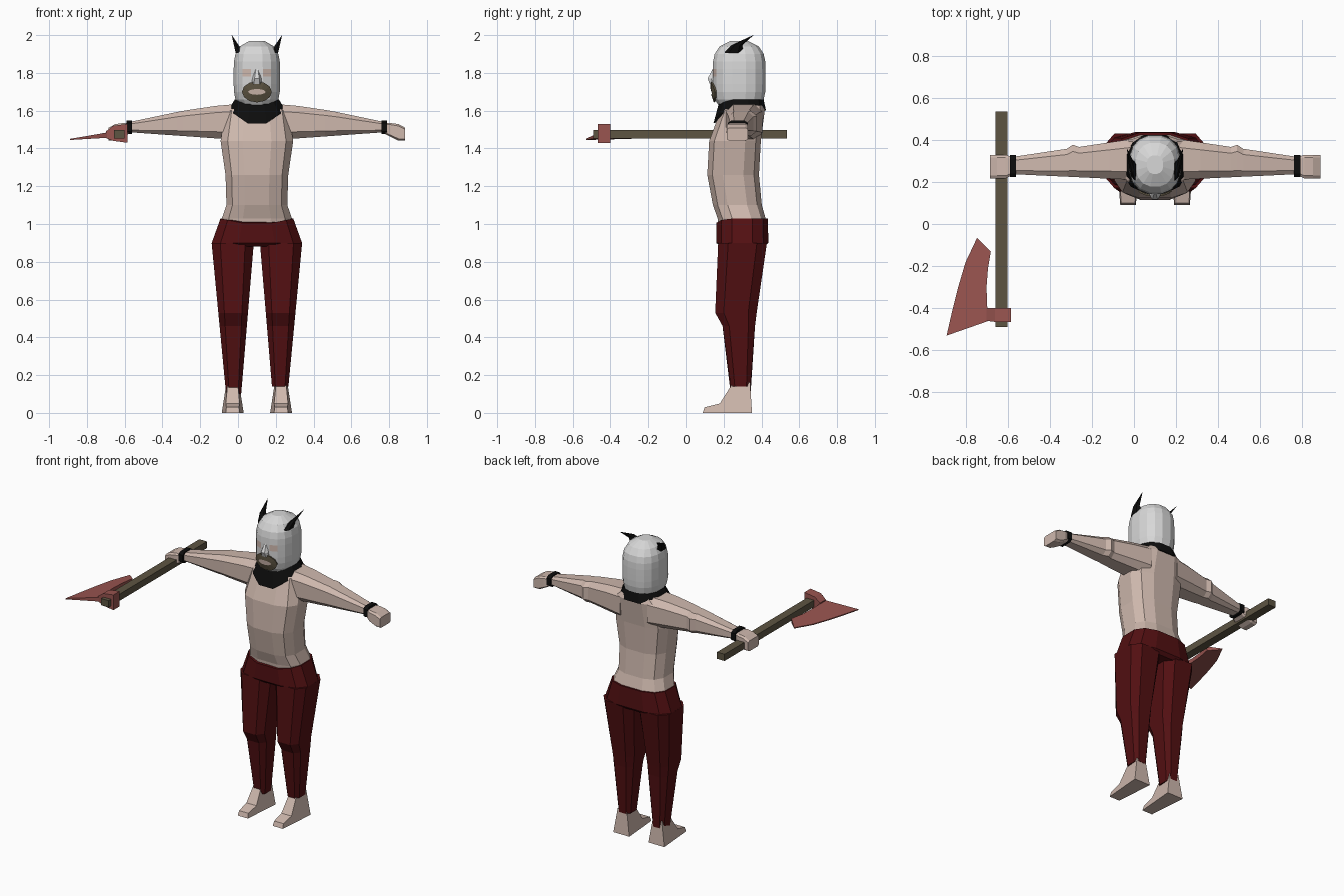
import bpy
import bmesh
from math import sin, cos, pi, copysign

if "Cube" in bpy.data.objects:
    bpy.data.objects.remove(bpy.data.objects["Cube"])

CENTRE = 0.1  # body centre line
SIDES = {"left": 1, "right": -1}


def material(name, *rgb):
    mat = bpy.data.materials.new(name)
    mat.use_nodes = True
    mat.diffuse_color = (*rgb, 1)
    shader = mat.node_tree.nodes["Principled BSDF"]
    shader.inputs["Base Color"].default_value = (*rgb, 1)
    return mat


SKIN = material("skin", 0.62, 0.48, 0.42)
CLOTH = material("dark red cloth", 0.085, 0.005, 0.006)
MASK = material("pale grey mask", 0.68, 0.68, 0.68)
BLACK = material("black", 0.004, 0.004, 0.004)
OLIVE = material("olive wood and hair", 0.11, 0.09, 0.055)
METAL = material("dull red metal", 0.32, 0.09, 0.08)


def build(name, verts, faces, *materials):
    """Make an object from corners and faces, with outward normals."""
    bm = bmesh.new()
    corners = [bm.verts.new(v) for v in verts]
    for face in faces:
        bm.faces.new([corners[i] for i in face])
    bmesh.ops.recalc_face_normals(bm, faces=bm.faces)
    mesh = bpy.data.meshes.new(name)
    bm.to_mesh(mesh)
    bm.free()
    for mat in materials:
        mesh.materials.append(mat)
    obj = bpy.data.objects.new(name, mesh)
    bpy.context.collection.objects.link(obj)
    return obj


def bridge(start, count):
    """Quads joining one ring of corners to the next ring."""
    return [(start + i, start + (i + 1) % count,
             start + count + (i + 1) % count, start + count + i) for i in range(count)]


def power(value, exponent):
    return copysign(abs(value) ** exponent, value)


def loft(name, rings, *materials, axis="z", sides=8, roundness=0.7, mirror=1, origin=CENTRE):
    """Each ring is (position, low a, high a, low b, high b); roundness zero is a box."""
    verts = []
    for along, a_low, a_high, b_low, b_high in rings:
        for i in range(sides):
            angle = (i + 0.5) * 2 * pi / sides
            a = (a_low + a_high + (a_high - a_low) * power(cos(angle), roundness)) / 2
            b = (b_low + b_high + (b_high - b_low) * power(sin(angle), roundness)) / 2
            x, y, z = (a, b, along) if axis == "z" else (along, a, b)
            verts.append((origin + mirror * x, y, z))
    faces = [range(sides), range(len(verts) - sides, len(verts))]
    for ring in range(len(rings) - 1):
        faces += bridge(ring * sides, sides)
    return build(name, verts, faces, *materials)


def prism(name, near, far, mat):
    """Join two matching outlines."""
    count = len(near)
    faces = [range(count), range(count, 2 * count)] + bridge(0, count)
    return build(name, near + far, faces, mat)


def symmetric(rows):
    """Rows of (height, half width, front, back) as rings."""
    return [(z, -half, half, front, back) for z, half, front, back in rows]


# Torso
loft("torso", symmetric([
    (0.98, 0.18, 0.17, 0.42), (1.03, 0.19, 0.165, 0.425), (1.1, 0.165, 0.14, 0.405),
    (1.26, 0.17, 0.11, 0.39), (1.44, 0.197, 0.12, 0.4), (1.6, 0.17, 0.18, 0.42),
    (1.64, 0.11, 0.21, 0.41)]), SKIN, sides=12)

# Trouser hips with a hem that dips at the front
hips = loft("trouser_hips", symmetric([
    (1.03, 0.197, 0.157, 0.437), (0.9, 0.245, 0.157, 0.44), (0.88, 0.22, 0.18, 0.42)]),
    CLOTH, sides=12)
for vert in hips.data.vertices:
    if vert.co.z > 1 and vert.co.y < 0.25:
        vert.co.z -= max(0, 0.04 - abs(vert.co.x - CENTRE) / 5)

for label, side in SIDES.items():
    # Trouser leg tapering to the hem, with a step below the knee
    hem = 0.12 + side * 0.02
    leg = [(0.9, 0.165, 0.435), (0.53, 0.15, 0.38), (0.46, 0.19, 0.37), (hem, 0.235, 0.345)]
    loft(label + "_trouser_leg", [
        (z, 0.09 - 0.088 * z, 0.155 + 0.1 * z, front, back) for z, front, back in leg],
        CLOTH, mirror=side, roundness=0.6)

    # Foot, wider towards the heel and narrower at the ankle
    outline = [(0.09, 0), (0.1, 0.03), (0.18, 0.05), (0.25, 0.16), (0.34, 0.16), (0.35, 0)]
    soles = [[(CENTRE + side * 0.128 + edge * (0.03 + 0.08 * y - 0.15 * z), y, z)
              for y, z in outline] for edge in (1, -1)]
    prism(label + "_foot", *soles, SKIN)

    # Arm tapering to the wrist, with an elbow bump
    loft(label + "_arm", [
        (0.1 + 0.58 * t, 0.205 + 0.03 * t, 0.41 - 0.09 * t + 0.015 * (t == 0.5),
         1.44 + 0.045 * t, 1.64 - 0.1 * t ** 1.4) for t in (0, 0.2, 0.45, 0.5, 0.55, 1)],
        SKIN, axis="x", mirror=side, roundness=0.6)
    loft(label + "_wrist_band", [(x, 0.22, 0.33, 1.475, 1.55) for x in (0.66, 0.69)],
         BLACK, axis="x", mirror=side, roundness=0.5)
    loft(label + "_fist", [
        (0.68, 0.23, 0.32, 1.475, 1.535), (0.71, 0.215, 0.33, 1.46, 1.535),
        (0.75, 0.215, 0.33, 1.44, 1.53), (0.785, 0.215, 0.33, 1.44, 1.51)],
        SKIN, axis="x", mirror=side, roundness=0.3)

    # Horn sweeping up, out and back to a point
    horn = []
    for t in (0, 0.45, 1):
        x, y, size = 0.09 + 0.043 * t, 0.25 + 0.107 * t * t, 1.02 - t
        horn.append((1.905 + 0.095 * t, x - 0.025 * size, x + 0.025 * size,
                     y - 0.05 * size, y + 0.05 * size))
    loft(label + "_horn", horn, BLACK, mirror=side, sides=6, roundness=1)


# Masked head, with eye openings picked out by position
def head_width(z):
    return 0.125 * (1 - ((z - 1.78) / 0.195) ** 4) ** 0.5


FACE_Y, DEPTH, HEAD_ROUNDNESS = 0.282, 1.14, 0.85
levels = [min(1.62 + 0.04 * i, 1.97) for i in range(10)]
head = loft("masked_head", symmetric([
    (z, head_width(z), FACE_Y - DEPTH * head_width(z), FACE_Y + DEPTH * head_width(z))
    for z in levels]), MASK, SKIN, sides=16, roundness=HEAD_ROUNDNESS)
for face in head.data.polygons:
    spot = face.center
    if 1.79 < spot.z < 1.81 and spot.y < FACE_Y and 0.035 < abs(spot.x - CENTRE) < 0.07:
        face.material_index = 1

loft("nose", symmetric([
    (1.74, 0.03, 0.125, 0.2), (1.77, 0.025, 0.113, 0.2), (1.82, 0.01, 0.14, 0.2)]), MASK)


# Beard: a ring around the mouth that follows the curve of the face
def on_face(x, z):
    width = head_width(z)
    bulge = (1 - (abs(x) / width) ** (2 / HEAD_ROUNDNESS)) ** (HEAD_ROUNDNESS / 2)
    return (CENTRE + x, FACE_Y - DEPTH * width * bulge - 0.005, z)


count = 12
angles = [2 * pi * i / count for i in range(count)]
ring_points = [on_face(wide * cos(a), 1.7 + tall * sin(a))
               for wide, tall in ((0.077, 0.055), (0.045, 0.015)) for a in angles]
beard = build("beard", ring_points, bridge(0, count) + [range(count, 2 * count)], OLIVE, SKIN)
beard.data.polygons[count].material_index = 1
thickness = beard.modifiers.new("thickness", "SOLIDIFY")
thickness.thickness = 0.009
thickness.offset = 0

# Neck scarf whose lower front edge drops into a bib
scarf = loft("neck_scarf", symmetric([
    (1.64, 0.1, 0.18, 0.39), (1.66, 0.12, 0.17, 0.415), (1.6, 0.157, 0.142, 0.428)]),
    BLACK, sides=12, roundness=0.85)
for vert in scarf.data.vertices:
    if vert.co.y < 0.24:
        middle = min(1, max(0, 1.45 - abs(vert.co.x - CENTRE) * 10))
        vert.co.z -= middle * (0.07 if vert.co.z < 1.61 else 0.025)

# Axe handle and socket
loft("axe_handle", [(z, -0.657, -0.602, -0.49, 0.535) for z in (1.453, 1.497)],
     OLIVE, sides=4, roundness=0, origin=0)
loft("axe_socket", [
    (-0.7, -0.46, -0.4, 1.455, 1.49), (-0.66, -0.465, -0.4, 1.44, 1.52),
    (-0.585, -0.465, -0.4, 1.43, 1.53)], METAL, axis="x", sides=4, roundness=0, origin=0)

# Axe blade: a bowed cutting edge and a hollow back, thinning towards the edge
steps = [i / 4 for i in range(5)]
cutting = [(-0.745 - 0.145 * t ** 0.7, -0.065 - 0.465 * t, 0.003) for t in steps]
hollow = [(-0.68 - 0.06 * t * (1 - t) - 0.01 * t, -0.13 - 0.33 * t, 0.014) for t in steps]
rim = cutting + hollow[::-1]
blade_sides = [[(x, y, 1.55 + 0.115 * x + face * half) for x, y, half in rim] for face in (1, -1)]
prism("axe_blade", *blade_sides, METAL)
